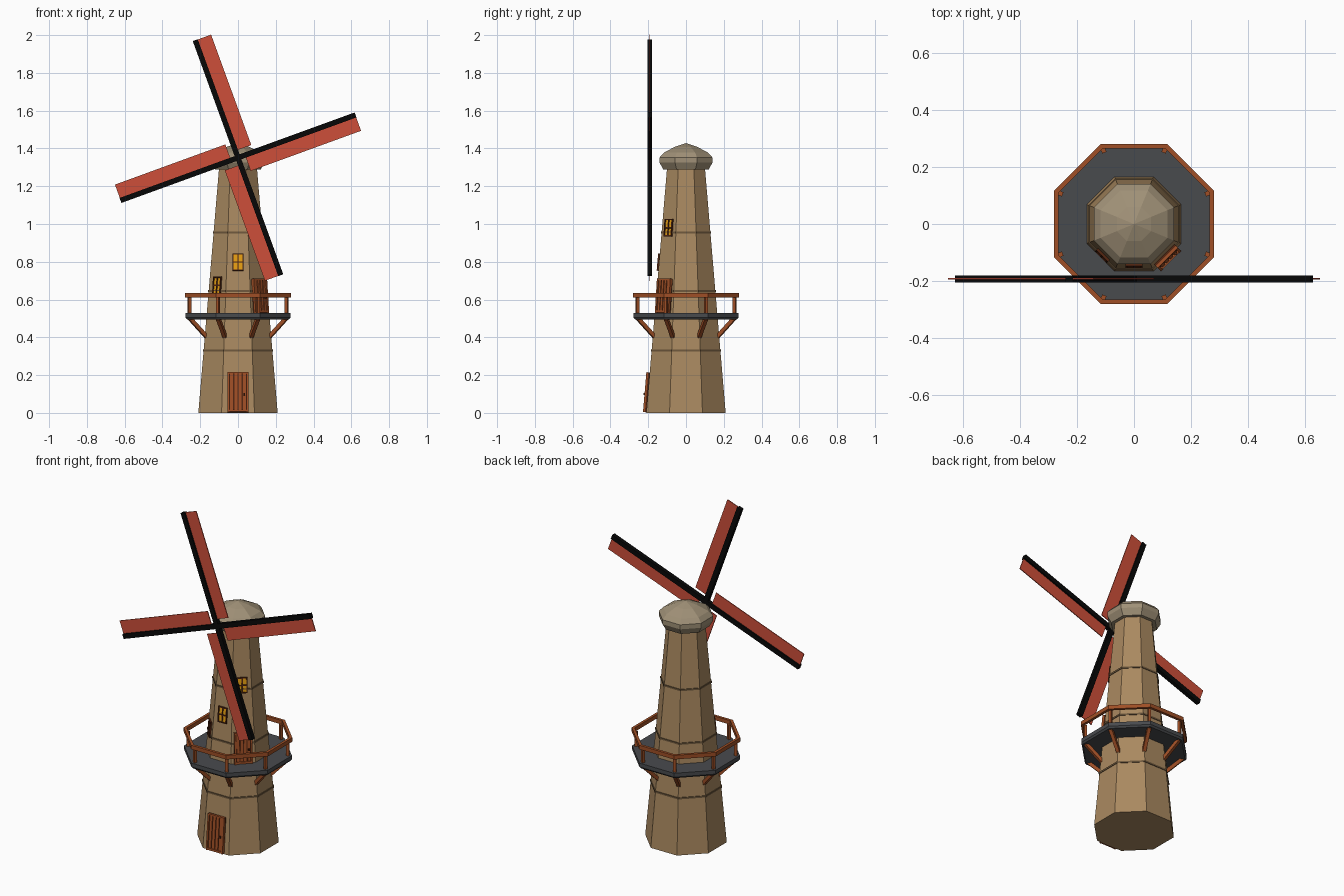
import bpy, bmesh
from math import radians, cos, sin, pi
from mathutils import Matrix, Vector

cube = bpy.data.objects.get("Cube")
if cube:
    bpy.data.objects.remove(cube)


def material(name, srgb):
    rgb = [(c / 255) ** 2.2 for c in srgb] + [1]
    m = bpy.data.materials.new(name)
    m.use_nodes = True
    m.diffuse_color = rgb
    m.node_tree.nodes["Principled BSDF"].inputs["Base Color"].default_value = rgb
    return m


STONE = material("tan stone", (168, 136, 96))
TRIM = material("dark stone trim", (112, 90, 64))
ROOF = material("grey thatch", (158, 143, 118))
SLATE = material("slate deck", (74, 76, 79))
WOOD = material("warm wood", (158, 80, 42))
DARK_WOOD = material("dark wood", (84, 42, 24))
SAIL = material("red sail", (204, 80, 60))
BLACK = material("black spar", (16, 16, 16))
GLASS = material("amber glass", (232, 160, 26))

BASE_R, TOP_R, TOWER_H = 0.21, 0.10, 1.30
SLOPE = (BASE_R - TOP_R) / TOWER_H
CORNER = 1 / cos(pi / 8)


def wall_r(z):
    return BASE_R - SLOPE * z


def finish(name, bm, *mats):
    bmesh.ops.recalc_face_normals(bm, faces=bm.faces)
    mesh = bpy.data.meshes.new(name)
    bm.to_mesh(mesh)
    bm.free()
    for m in mats:
        mesh.materials.append(m)
    ob = bpy.data.objects.new(name, mesh)
    bpy.context.collection.objects.link(ob)
    return ob


def add_box(bm, matrix, centre, size, slot=0):
    m = matrix @ Matrix.Translation(centre) @ Matrix.Diagonal((*size, 1))
    verts = bmesh.ops.create_cube(bm, size=1, matrix=m)["verts"]
    for f in {f for v in verts for f in v.link_faces}:
        f.material_index = slot


def octagon(name, profile, mat, closed=False):
    """Lathe (apothem, height) pairs into an eight-sided solid."""
    bm = bmesh.new()
    rings = []
    for r, z in profile:
        rings.append([bm.verts.new((r * CORNER * cos(pi / 8 + i * pi / 4),
                                    r * CORNER * sin(pi / 8 + i * pi / 4), z)) for i in range(8)])
    pairs = list(zip(rings, rings[1:]))
    if closed:
        pairs.append((rings[-1], rings[0]))
    else:
        bm.faces.new(rings[0])
        bm.faces.new(rings[-1])
    for lo, hi in pairs:
        for i in range(8):
            j = (i + 1) % 8
            bm.faces.new((lo[i], lo[j], hi[j], hi[i]))
    bmesh.ops.remove_doubles(bm, verts=bm.verts, dist=0.0005)
    return finish(name, bm, mat)


def wall_frame(angle, z):
    """Local x runs along the wall, y up its slope, z outward."""
    a = radians(angle)
    normal = Vector((cos(a), sin(a), 0))
    along = Vector((-sin(a), cos(a), 0))
    up = (Vector((0, 0, 1)) - normal * SLOPE).normalized()
    basis = Matrix((along, up, along.cross(up))).transposed().to_4x4()
    return Matrix.Translation(normal * wall_r(z) + Vector((0, 0, z))) @ basis


# Tower and its thin stone bands
octagon("tower", [(BASE_R, 0), (TOP_R, TOWER_H)], STONE)
for name, z in (("lower_band", 0.33), ("middle_band", 0.645), ("upper_band", 0.955)):
    r = wall_r(z)
    octagon(name, [(r - 0.02, z - 0.005), (r + 0.004, z - 0.005),
                   (r + 0.004, z + 0.005), (r - 0.02, z + 0.005)], TRIM, closed=True)

# Domed cap
octagon("cap", [(0.12, 1.288), (0.14, 1.325), (0.14, 1.352), (0.117, 1.378),
                (0.06, 1.408), (0.0001, 1.428)], ROOF)

# Gallery deck and handrail
octagon("deck", [(0.27, 0.495), (0.278, 0.505), (0.278, 0.528), (0.15, 0.528)], SLATE)
octagon("handrail", [(0.264, 0.612), (0.28, 0.612), (0.28, 0.636), (0.264, 0.636)],
        WOOD, closed=True)

# Posts and slanted braces at every corner of the gallery
posts, braces = bmesh.new(), bmesh.new()
for i in range(8):
    turn = Matrix.Rotation(pi / 8 + i * pi / 4, 4, "Z")
    add_box(posts, turn, (0.257 * CORNER, 0, 0.57), (0.016, 0.016, 0.09))
    foot, head = Vector((0.168, 0, 0.39)), Vector((0.275, 0, 0.5))
    lean = (head - foot).to_track_quat("Z", "Y").to_matrix().to_4x4()
    frame = turn @ Matrix.Translation((foot + head) / 2) @ lean
    add_box(braces, frame, (0, 0, 0), (0.02, 0.02, (head - foot).length))
finish("rail_posts", posts, WOOD)
finish("deck_braces", braces, WOOD)


# Plank doors
def door(name, angle, z, w, h):
    bm = bmesh.new()
    m = wall_frame(angle, z)
    add_box(bm, m, (0, h / 2, 0.002), (w, h, 0.012), 1)
    plank = (w - 0.02) / 4
    for i in range(4):
        add_box(bm, m, ((i - 1.5) * plank, h / 2, 0.007), (plank - 0.006, h - 0.01, 0.012))
    for side in (-1, 1):
        add_box(bm, m, (side * (w / 2 - 0.005), h / 2, 0.007), (0.01, h, 0.022))
    add_box(bm, m, (0, h - 0.005, 0.007), (w, 0.01, 0.022))
    add_box(bm, m, (0, 0.008, 0.007), (w, 0.012, 0.022))
    add_box(bm, m, (w * 0.3, h * 0.45, 0.016), (0.008, 0.012, 0.016), 1)
    finish(name, bm, WOOD, DARK_WOOD)


door("ground_door", -90, 0.003, 0.11, 0.212)
door("gallery_door", -45, 0.528, 0.1, 0.182)


# Four-pane windows
def window(name, angle, z, w=0.058, h=0.092):
    bm = bmesh.new()
    m = wall_frame(angle, z)
    add_box(bm, m, (0, 0, 0), (w - 0.004, h - 0.004, 0.008))
    for s in (-1, 0, 1):
        add_box(bm, m, (s * (w / 2 - 0.003), 0, 0.002), (0.006, h, 0.014), 1)
        add_box(bm, m, (0, s * (h / 2 - 0.003), 0.002), (w, 0.006, 0.014), 1)
    finish(name, bm, GLASS, DARK_WOOD)


window("front_window", -90, 0.798)
window("right_window", -135, 0.675)
window("left_window", -45, 0.98)

# Four sails: black spar with a red plate on its clockwise side
spars, plates = bmesh.new(), bmesh.new()
hub = Matrix.Translation((0, -0.192, 1.351))
for i in range(4):
    m = hub @ Matrix.Rotation(radians(-20 + 90 * i), 4, "Y")
    add_box(spars, m, (0, 0, 0.331), (0.028, 0.024, 0.662))
    add_box(plates, m, (0.05, 0, 0.35), (0.078, 0.005, 0.622))
finish("sail_spars", spars, BLACK)
finish("sail_plates", plates, SAIL)
